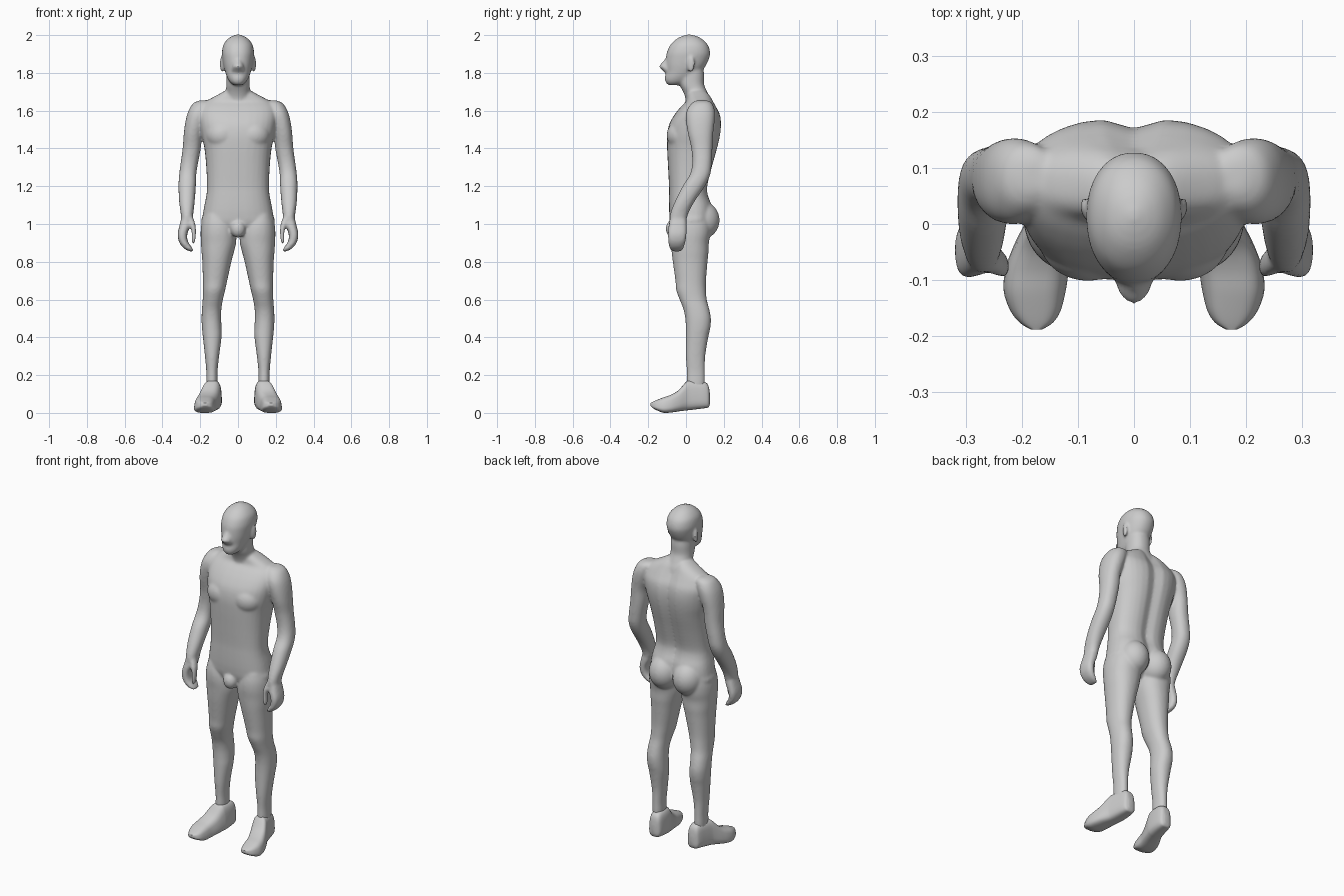
import bpy, bmesh, math
from mathutils import Matrix


def spline(rows, steps=4):
    """Catmull-Rom interpolation through the section rows."""
    out = []
    n = len(rows)
    for i in range(n - 1):
        p = [rows[max(0, min(n - 1, i + k))] for k in (-1, 0, 1, 2)]
        for j in range(steps):
            t = j / steps
            out.append([0.5 * (2 * b + (c - a) * t + (2 * a - 5 * b + 4 * c - d) * t * t
                               + (3 * b - a - 3 * c + d) * t ** 3) for a, b, c, d in zip(*p)])
    out.append(list(rows[-1]))
    return out


def loft(bm, rows, side=1, axis='z', n=2.2, groove=0.0, taper=0.0, segs=32):
    """Rows are (position, a0, a1, b0, b1): bounds of a rounded section along an axis."""
    rings = []
    for t, a0, a1, b0, b1 in spline(rows):
        ring = []
        for k in range(segs):
            ang = math.tau * k / segs
            c, s = math.cos(ang), math.sin(ang)
            u = math.copysign(abs(c) ** (2 / n), c)
            v = math.copysign(abs(s) ** (2 / n), s)
            a = (a0 + a1) / 2 + (a1 - a0) / 2 * u * (1 - taper * (v + 1) / 2)
            b = (b0 + b1) / 2 + (b1 - b0) / 2 * v
            if v > 0:
                b -= groove * math.exp(-(a / 0.035) ** 2)
            co = (a * side, b, t) if axis == 'z' else (a * side, t, b)
            ring.append(bm.verts.new(co))
        rings.append(ring)
    for r0, r1 in zip(rings, rings[1:]):
        for k in range(segs):
            m = (k + 1) % segs
            bm.faces.new((r0[k], r0[m], r1[m], r1[k]))
    bm.faces.new(rings[0])
    bm.faces.new(rings[-1])


def ball(bm, center, radii, tilt=0.0):
    m = Matrix.Translation(center) @ Matrix.Rotation(tilt, 4, 'Z') @ Matrix.Diagonal((*radii, 1))
    bmesh.ops.create_uvsphere(bm, u_segments=32, v_segments=20, radius=1, matrix=m)


def finish(bm, name):
    bmesh.ops.recalc_face_normals(bm, faces=bm.faces[:])
    me = bpy.data.meshes.new(name)
    bm.to_mesh(me)
    bm.free()
    ob = bpy.data.objects.new(name, me)
    bpy.context.collection.objects.link(ob)
    return ob


def sym(rows):
    return [(z, -w, w, y0, y1) for z, w, y0, y1 in rows]


body = bmesh.new()

# Torso, with a groove along the spine
loft(body, sym([
    (.94, .08, -.05, .08), (1.0, .188, -.08, .13), (1.05, .186, -.088, .145),
    (1.1, .178, -.09, .14), (1.15, .168, -.09, .122), (1.2, .164, -.09, .118),
    (1.3, .168, -.095, .142), (1.4, .178, -.1, .17), (1.47, .193, -.1, .185),
    (1.53, .203, -.088, .19), (1.58, .208, -.06, .183), (1.62, .198, -.028, .163),
    (1.65, .17, .0, .147), (1.68, .115, .005, .132), (1.705, .07, .008, .112)]),
    n=2.5, groove=.02)

# Neck
loft(body, sym([(1.6, .075, .0, .14), (1.66, .068, -.002, .13), (1.7, .064, -.015, .112),
                (1.74, .062, -.035, .096), (1.79, .062, -.04, .096), (1.84, .06, -.04, .09)]))

# Head and nose
loft(body, sym([
    (1.735, .022, -.092, -.03), (1.75, .042, -.108, .01), (1.775, .057, -.112, .05),
    (1.805, .068, -.106, .08), (1.84, .077, -.108, .106), (1.88, .083, -.106, .124),
    (1.91, .085, -.101, .128), (1.95, .077, -.082, .115), (1.98, .054, -.05, .084),
    (1.995, .03, -.02, .055), (2.003, .008, .008, .025)]), n=2.15)
loft(body, sym([(1.885, .012, -.104, -.07), (1.86, .022, -.122, -.07),
                (1.836, .03, -.144, -.07), (1.82, .034, -.13, -.07),
                (1.8, .032, -.11, -.07)]), n=1.8)

# Groin
ball(body, (0, -.07, .975), (.04, .037, .047))

for s in (1, -1):
    # Ear, chest muscle and buttock
    ball(body, (s * .084, .025, 1.847), (.011, .022, .044), s * -.35)
    ball(body, (s * .082, -.025, 1.47), (.088, .077, .08))
    ball(body, (s * .078, .083, 1.02), (.086, .095, .1))
    # Leg
    loft(body, [
        (1.05, .05, .18, -.07, .12), (1.0, .02, .194, -.083, .13), (.95, .01, .198, -.085, .13),
        (.9, .01, .196, -.08, .121), (.85, .022, .193, -.076, .119), (.8, .035, .189, -.07, .114),
        (.7, .057, .186, -.056, .106), (.65, .068, .186, -.052, .106), (.6, .08, .187, -.034, .11),
        (.55, .088, .191, -.014, .123), (.5, .089, .193, -.004, .132), (.45, .087, .191, -.001, .129),
        (.4, .087, .186, -.001, .118), (.3, .1, .175, -.001, .102), (.22, .108, .168, .004, .1),
        (.16, .108, .168, .004, .1), (.1, .115, .165, .01, .09)], s)
    # Arm
    loft(body, [
        (1.655, .16, .2, .06, .11), (1.64, .14, .236, .03, .138), (1.6, .15, .262, .004, .152),
        (1.55, .165, .277, .0, .152), (1.48, .188, .287, .01, .144), (1.4, .197, .293, .028, .14),
        (1.32, .212, .304, .033, .136), (1.26, .221, .312, .02, .128), (1.2, .223, .315, -.018, .1),
        (1.12, .229, .312, -.058, .046), (1.06, .236, .304, -.082, .014), (1.02, .24, .3, -.088, .003)], s)
    # Palm with curled fingers
    loft(body, [
        (1.04, .245, .298, -.08, .0), (1.0, .248, .308, -.09, .004), (.95, .268, .319, -.096, .003),
        (.91, .266, .314, -.094, -.002), (.88, .247, .296, -.09, -.01),
        (.862, .236, .272, -.082, -.018), (.854, .234, .252, -.07, -.03)], s, n=2.6)
    # Thumb
    loft(body, [
        (1.04, .24, .27, -.08, -.03), (1.0, .226, .258, -.092, -.045), (.96, .222, .246, -.096, -.055),
        (.92, .225, .246, -.096, -.06), (.895, .23, .243, -.09, -.066)], s)
    # Shoe
    bm = bmesh.new()
    loft(bm, [
        (.127, .112, .142, .05, .1), (.119, .093, .162, .032, .145), (.1, .084, .172, .027, .166),
        (.06, .081, .182, .022, .173), (.02, .083, .192, .017, .174), (.0, .087, .2, .015, .166),
        (-.04, .098, .22, .01, .122), (-.08, .11, .234, .004, .098), (-.12, .117, .237, .003, .084),
        (-.155, .127, .224, .016, .07), (-.176, .142, .206, .028, .061), (-.188, .163, .185, .04, .055)],
        s, axis='y', n=3.2, taper=.22)
    bm.verts.ensure_lookup_table()
    low = min(v.co.z for v in bm.verts)
    bmesh.ops.translate(bm, verts=bm.verts[:], vec=(0, 0, -low))
    shoe = finish(bm, "left_shoe" if s > 0 else "right_shoe")
    bpy.ops.object.select_all(action='DESELECT')
    shoe.select_set(True)
    bpy.context.view_layer.objects.active = shoe
    bpy.ops.object.shade_smooth_by_angle(angle=math.radians(50))

# Fuse all body volumes into one smooth skin
skin = finish(body, "body")
re = skin.modifiers.new("fuse", 'REMESH')
re.mode = 'VOXEL'
re.voxel_size = .0065
re.use_smooth_shade = True
sm = skin.modifiers.new("soften", 'SMOOTH')
sm.factor = .5
sm.iterations = 12
